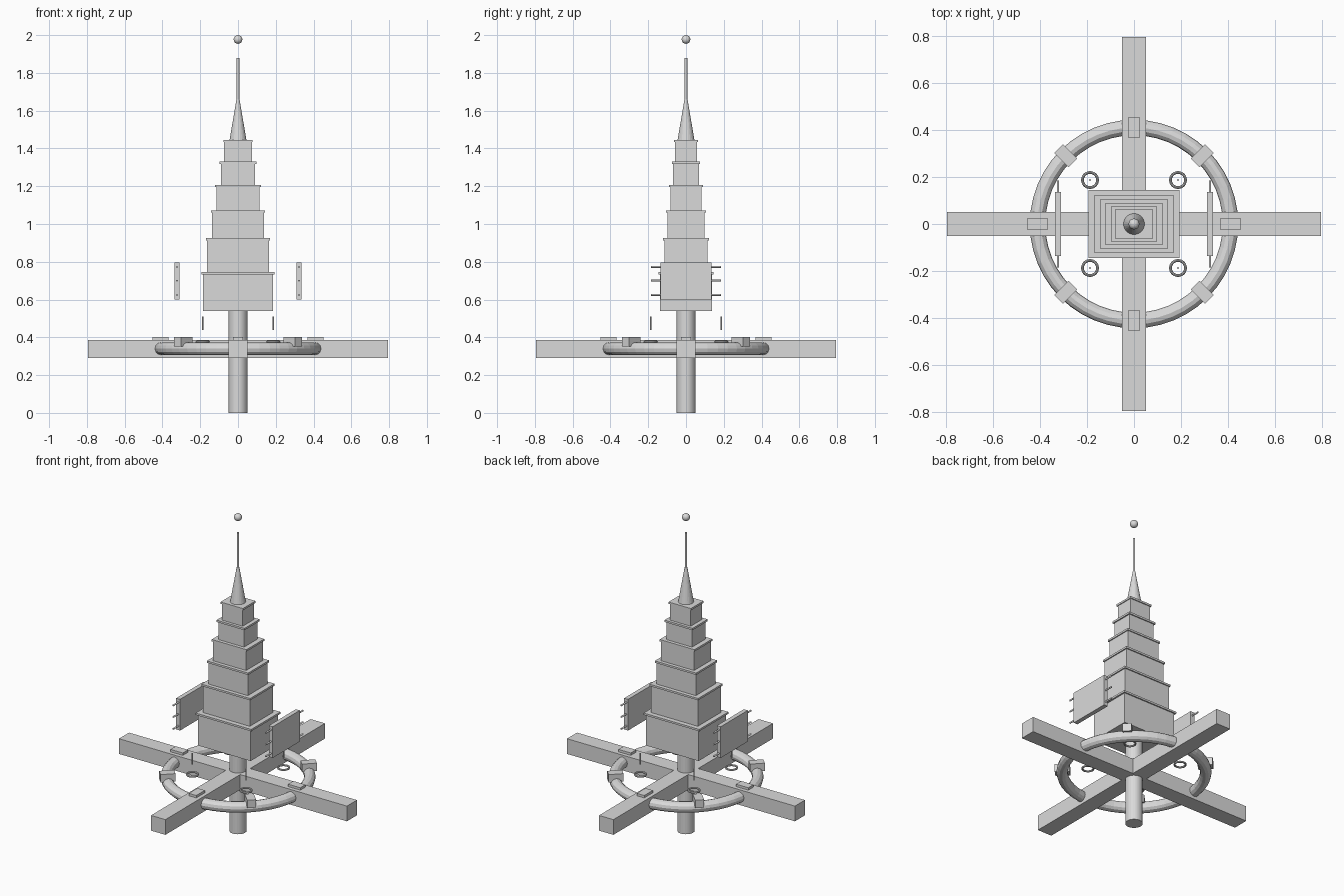
import bpy
from math import pi, cos, sin

cube = bpy.data.objects.get("Cube")
if cube:
    bpy.data.objects.remove(cube, do_unlink=True)

grey = bpy.data.materials.new("plain grey")
grey.use_nodes = True
COLOUR = (0.7, 0.7, 0.7, 1)
grey.diffuse_color = COLOUR
grey.node_tree.nodes["Principled BSDF"].inputs["Base Color"].default_value = COLOUR


def finish(name):
    ob = bpy.context.object
    ob.name = name
    ob.data.materials.clear()
    ob.data.materials.append(grey)
    return ob


def box(name, centre, size, turn=0):
    bpy.ops.mesh.primitive_cube_add(size=1, location=centre, rotation=(0, 0, turn))
    ob = finish(name)
    ob.scale = size
    return ob


def tapered(name, x, y, z0, z1, r0, r1, sides=24):
    bpy.ops.mesh.primitive_cone_add(vertices=sides, radius1=r0, radius2=r1, depth=z1 - z0,
                                    location=(x, y, (z0 + z1) / 2))
    return finish(name)


def ring(name, centre, major, minor, around, across):
    bpy.ops.mesh.primitive_torus_add(location=centre, major_radius=major, minor_radius=minor,
                                     major_segments=around, minor_segments=across)
    return finish(name)


# Central post and crossed beams
tapered("post", 0, 0, 0, 0.55, 0.05, 0.05)
box("beam_across", (0, 0, 0.338), (1.59, 0.1, 0.096))
box("beam_along", (0, 0, 0.338), (0.1, 1.59, 0.096))

# Large ring with eight clamps
ring("large_ring", (0, 0, 0.34), 0.41, 0.033, 48, 12)
for i in range(8):
    a = i * pi / 4
    box("ring_clamp", (0.41 * cos(a), 0.41 * sin(a), 0.376), (0.086, 0.052, 0.05), a)

# Stepped tower: body half sizes, cap half sizes, top height
tiers = [
    (0.184, 0.137, 0.194, 0.145, 0.745),
    (0.163, 0.115, 0.170, 0.122, 0.925),
    (0.137, 0.098, 0.144, 0.105, 1.072),
    (0.115, 0.083, 0.121, 0.089, 1.207),
    (0.090, 0.068, 0.098, 0.075, 1.330),
    (0.073, 0.057, 0.078, 0.063, 1.445),
]
base = 0.54
for bx, by, cx, cy, top in tiers:
    box("tower_tier", (0, 0, (base + top) / 2 - 0.004), (2 * bx, 2 * by, top - base - 0.008))
    box("tier_cap", (0, 0, top - 0.006), (2 * cx, 2 * cy, 0.012))
    base = top

# Spire, mast and floating ball
tapered("spire", 0, 0, 1.443, 1.66, 0.045, 0.008)
tapered("mast", 0, 0, 1.65, 1.88, 0.007, 0.007, 12)
bpy.ops.mesh.primitive_uv_sphere_add(segments=24, ring_count=12, radius=0.023,
                                     location=(0, 0, 1.977))
finish("ball")
bpy.ops.object.shade_smooth_by_angle()

# Side panels with three rods each, small rings and hanging rods
for side in (-1, 1):
    box("side_panel", (side * 0.323, 0, 0.698), (0.027, 0.27, 0.197))
    for z in (0.625, 0.7, 0.773):
        bpy.ops.mesh.primitive_cylinder_add(vertices=12, radius=0.005, depth=0.37,
                                            location=(side * 0.323, 0, z),
                                            rotation=(pi / 2, 0, 0))
        finish("panel_rod")
    for end in (-1, 1):
        x, y = side * 0.187, end * 0.187
        ring("small_ring", (x, y, 0.376), 0.032, 0.006, 24, 8)
        tapered("hanging_rod", x, y, 0.44, 0.51, 0.004, 0.004, 8)
